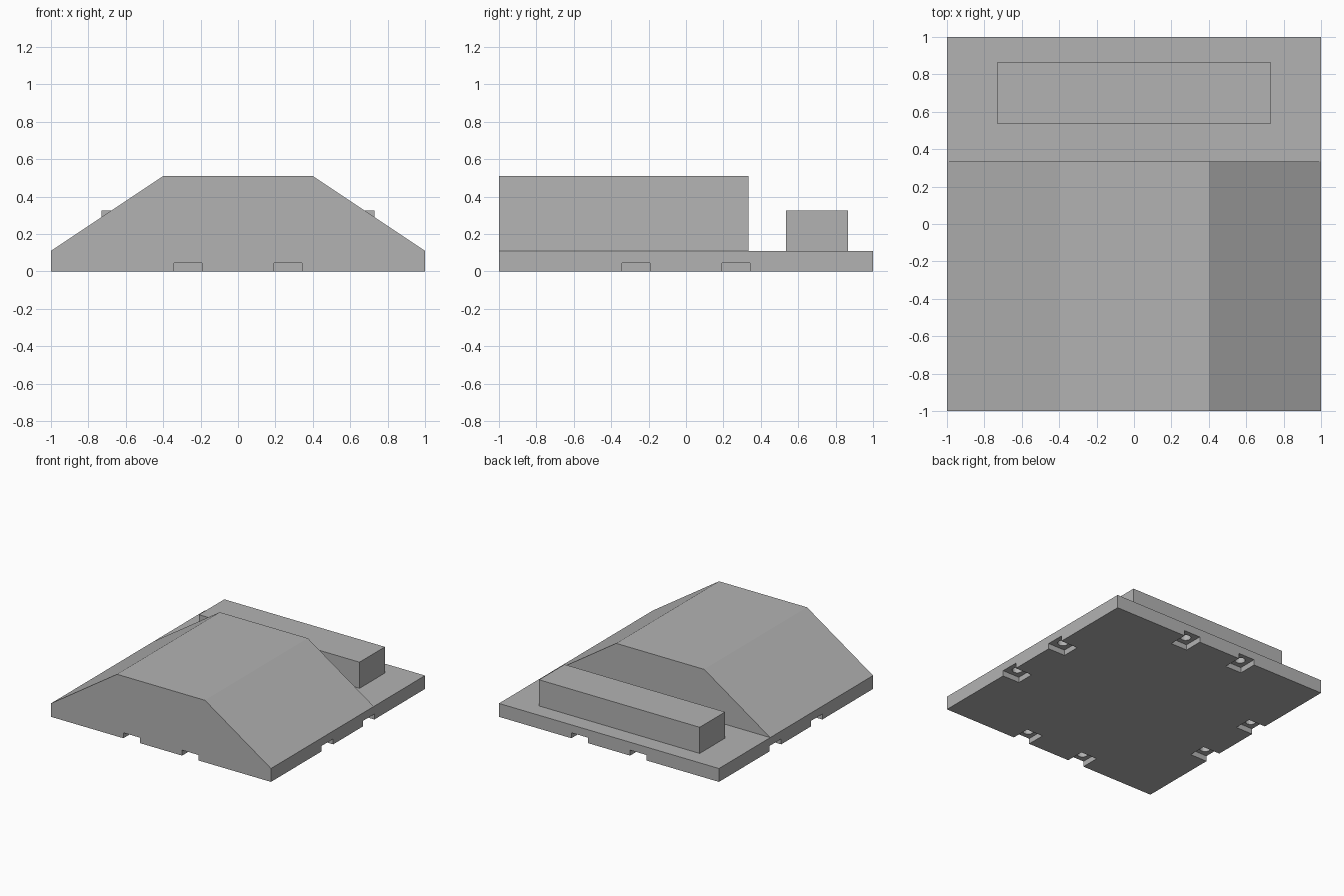
import bpy
import bmesh
from math import radians
from mathutils import Matrix, Vector

default = bpy.data.objects.get("Cube")
if default:
    bpy.data.objects.remove(default, do_unlink=True)

BASE_H, TOP_H = 0.11, 0.51       # slab and ridge heights
HILL_BACK, HILL_TOP = 0.335, 0.4  # hill rear edge and half width of its top
SLOT_W, SLOT_D, SLOT_H = 0.15, 0.155, 0.045
SLOT_POS, HOLE_R, HOLE_TOP = 0.267, 0.04, 0.095

grey = bpy.data.materials.new("plain grey")
grey.use_nodes = True
grey.diffuse_color = (0.45, 0.45, 0.45, 1)
grey.node_tree.nodes["Principled BSDF"].inputs["Base Color"].default_value = grey.diffuse_color


def add_object(name, bm):
    bmesh.ops.recalc_face_normals(bm, faces=bm.faces[:])
    mesh = bpy.data.meshes.new(name)
    bm.to_mesh(mesh)
    bm.free()
    mesh.materials.append(grey)
    obj = bpy.data.objects.new(name, mesh)
    bpy.context.collection.objects.link(obj)
    return obj


def add_box(bm, low, high):
    low, high = Vector(low), Vector(high)
    matrix = Matrix.Translation((low + high) / 2) @ Matrix.Diagonal((*(high - low), 1))
    return bmesh.ops.create_cube(bm, size=1, matrix=matrix)["verts"]


# Slab, with its front part raised into a flat-topped hill
bm = bmesh.new()
add_box(bm, (-1, -1, 0), (1, 1, BASE_H))
bmesh.ops.bisect_plane(bm, geom=bm.verts[:] + bm.edges[:] + bm.faces[:],
                       plane_co=(0, HILL_BACK, 0), plane_no=(0, 1, 0))
bm.normal_update()
front_top = [f for f in bm.faces
             if f.normal.z > 0.9 and f.calc_center_median().y < HILL_BACK]
raised = bmesh.ops.extrude_discrete_faces(bm, faces=front_top)["faces"]
for vert in raised[0].verts:
    vert.co.x *= HILL_TOP
    vert.co.z = TOP_H
bmesh.ops.dissolve_limit(bm, angle_limit=radians(1), verts=bm.verts[:], edges=bm.edges[:])
terrain = add_object("terrain_hill_and_base", bm)


def cut(target, bm):
    cutter = add_object("cutter", bm)
    cutter.hide_render = True
    mod = target.modifiers.new("cut", "BOOLEAN")
    mod.operation, mod.solver, mod.object = "DIFFERENCE", "EXACT", cutter
    graph = bpy.context.evaluated_depsgraph_get()
    mesh = bpy.data.meshes.new_from_object(target.evaluated_get(graph))
    target.modifiers.clear()
    target.data = mesh
    bpy.data.objects.remove(cutter, do_unlink=True)


# Two open slots under each side, then a blind round hole in each slot
slots, holes = bmesh.new(), bmesh.new()
for turn in range(4):
    spin = Matrix.Rotation(radians(90 * turn), 4, "Z")
    for x in (-SLOT_POS, SLOT_POS):
        verts = add_box(slots, (x - SLOT_W / 2, -1.1, -0.1),
                        (x + SLOT_W / 2, SLOT_D - 1, SLOT_H))
        bmesh.ops.transform(slots, matrix=spin, verts=verts)
        centre = Matrix.Translation((x, SLOT_D / 2 - 1, HOLE_TOP / 2))
        bmesh.ops.create_cone(holes, cap_ends=True, segments=24, radius1=HOLE_R,
                              radius2=HOLE_R, depth=HOLE_TOP, matrix=spin @ centre)
cut(terrain, slots)
cut(terrain, holes)

# Long low wall on the rear strip
bm = bmesh.new()
add_box(bm, (-0.73, 0.535, BASE_H), (0.73, 0.865, 0.325))
add_object("rear_wall", bm)
